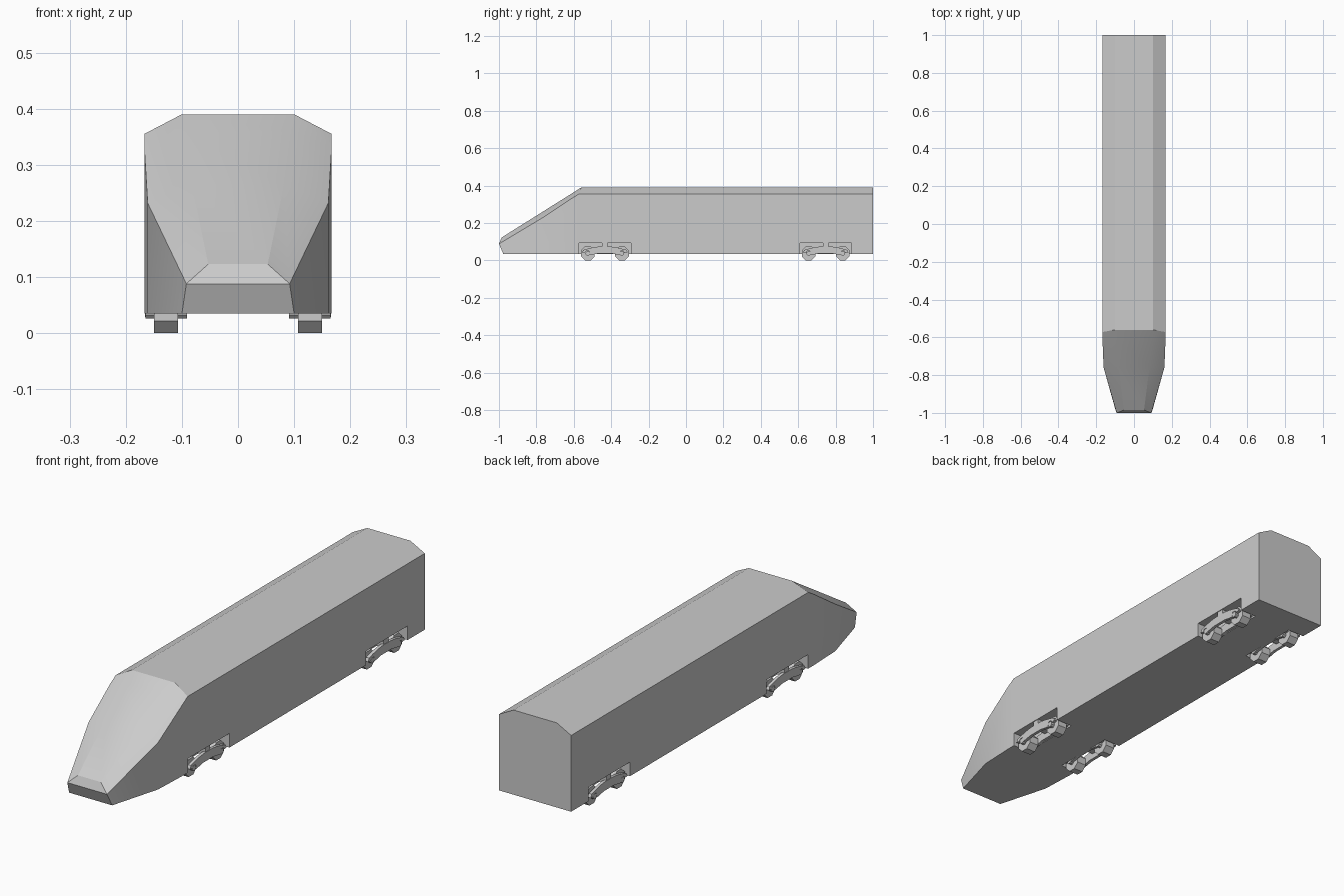
import bpy, bmesh, math
from mathutils import Matrix

cube = bpy.data.objects.get("Cube")
if cube:
    bpy.data.objects.remove(cube, do_unlink=True)

grey = bpy.data.materials.new("plain grey")
grey.use_nodes = True
grey.diffuse_color = (0.6, 0.6, 0.6, 1)
grey.node_tree.nodes["Principled BSDF"].inputs["Base Color"].default_value = (0.6, 0.6, 0.6, 1)


def finish(name, bm):
    """Turn a bmesh into a named grey object."""
    bmesh.ops.recalc_face_normals(bm, faces=bm.faces)
    mesh = bpy.data.meshes.new(name)
    bm.to_mesh(mesh)
    bm.free()
    mesh.materials.append(grey)
    obj = bpy.data.objects.new(name, mesh)
    bpy.context.collection.objects.link(obj)
    return obj


def box(name, x, y, z):
    """Box from (low, high) pairs on each axis."""
    bm = bmesh.new()
    bmesh.ops.create_cube(bm, size=1)
    for v in bm.verts:
        v.co = [r[0] if c < 0 else r[1] for c, r in zip(v.co, (x, y, z))]
    return finish(name, bm)


def cylinder(name, centre, radius, width, sides):
    """Cylinder along x with a flat side down."""
    bm = bmesh.new()
    bmesh.ops.create_cone(bm, cap_ends=True, segments=sides, radius1=radius,
                          radius2=radius, depth=width)
    turn = Matrix.Rotation(math.pi / sides, 4, 'X') @ Matrix.Rotation(math.pi / 2, 4, 'Y')
    bm.transform(Matrix.Translation(centre) @ turn)
    return finish(name, bm)


def plate(name, outline, x0, x1):
    """Extrude a (y, z) outline along x."""
    bm = bmesh.new()
    face = bm.faces.new([bm.verts.new((x0, y, z)) for y, z in outline])
    out = bmesh.ops.extrude_face_region(bm, geom=[face])
    verts = [g for g in out["geom"] if isinstance(g, bmesh.types.BMVert)]
    bmesh.ops.translate(bm, verts=verts, vec=(x1 - x0, 0, 0))
    return finish(name, bm)


# Body stations: floor, shoulder and roof points as (half width, y, z)
stations = [
    [(0.10, -0.977, 0.035), (0.092, -1.0, 0.088), (0.053, -0.985, 0.123)],
    [(0.161, -0.76, 0.035), (0.161, -0.76, 0.232), (0.082, -0.76, 0.264)],
    [(0.167, -0.61, 0.035), (0.167, -0.61, 0.332), (0.097, -0.61, 0.358)],
    [(0.167, -0.572, 0.035), (0.167, -0.572, 0.355), (0.10, -0.56, 0.39)],
    [(0.167, 1.0, 0.035), (0.167, 1.0, 0.355), (0.10, 1.0, 0.39)],
]
bm = bmesh.new()
rings = []
for half in stations:
    pts = half + [(-x, y, z) for x, y, z in reversed(half)]
    rings.append([bm.verts.new(p) for p in pts])
for a, b in zip(rings, rings[1:]):
    for i in range(6):
        j = (i + 1) % 6
        bm.faces.new((a[i], a[j], b[j], b[i]))
nose = rings[0]
bm.faces.new((nose[0], nose[1], nose[4], nose[5]))
bm.faces.new((nose[1], nose[2], nose[3], nose[4]))
bm.faces.new(rings[-1])
body = finish("body", bm)

# Half outline of a bogie side frame, as (offset along y, z)
top = [(0.03, 0.074), (0.06, 0.07), (0.09, 0.063), (0.115, 0.056), (0.122, 0.042)]
under = [(0.103, 0.04), (0.1, 0.05), (0.084, 0.05), (0.08, 0.029), (0.06, 0.032), (0.035, 0.037)]
half_frame = top + under

for end, centre in (("front", -0.434), ("rear", 0.747)):
    outline = [(centre + y, z) for y, z in half_frame]
    outline += [(centre - y, z) for y, z in reversed(half_frame)]
    for side, s in (("left", 1), ("right", -1)):
        tag = end + "_" + side

        # Wheel recess cut into the lower body edge
        cutter = box("recess_cutter", sorted((s * 0.09, s * 0.2)),
                     (centre - 0.137, centre + 0.139), (0.0, 0.094))
        cutter.hide_render = True
        cut = body.modifiers.new("recess", 'BOOLEAN')
        cut.operation = 'DIFFERENCE'
        cut.solver = 'EXACT'
        cut.object = cutter
        bpy.context.view_layer.objects.active = body
        bpy.ops.object.modifier_apply(modifier=cut.name)
        bpy.data.objects.remove(cutter, do_unlink=True)

        # Side frames on both faces of the wheels, with a hanger block
        plate(tag + "_outer_frame", outline, s * 0.153, s * 0.166)
        plate(tag + "_inner_frame", outline, s * 0.0905, s * 0.103)
        box(tag + "_hanger", sorted((s * 0.092, s * 0.164)),
            (centre - 0.015, centre + 0.015), (0.06, 0.0945))

        # Wheels and axles
        for where, dy in (("lead", -0.091), ("trail", 0.091)):
            y = centre + dy
            cylinder(tag + "_" + where + "_wheel", (s * 0.128, y, 0.037), 0.04, 0.043, 8)
            cylinder(tag + "_" + where + "_axle", (s * 0.128, y, 0.037), 0.012, 0.074, 8)

# Gentle shading across the nose, crisp edges elsewhere
bpy.ops.object.select_all(action='DESELECT')
body.select_set(True)
bpy.context.view_layer.objects.active = body
bpy.ops.object.shade_smooth_by_angle(angle=math.radians(20))
